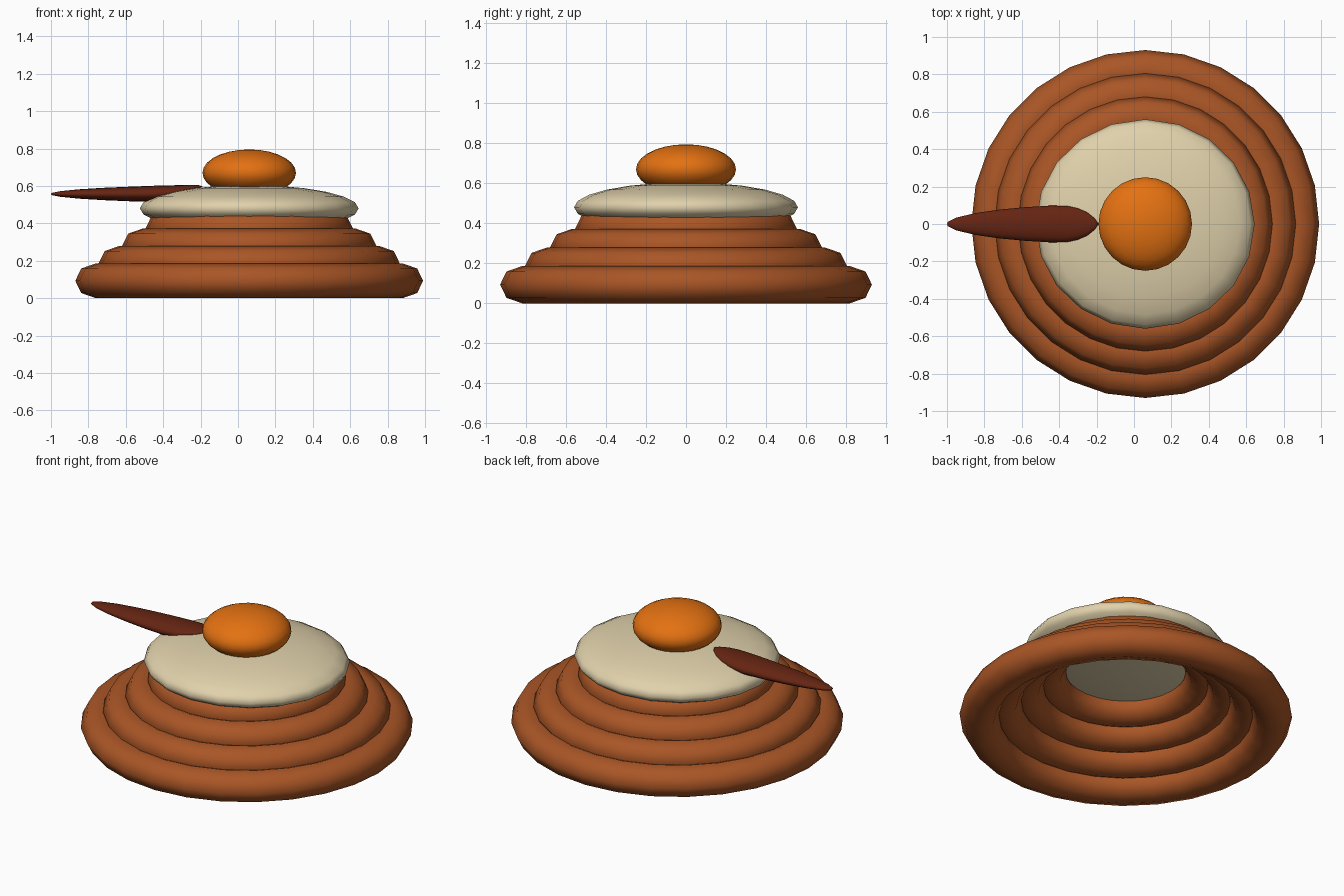
import bpy, bmesh, math

if "Cube" in bpy.data.objects:
    bpy.data.objects.remove(bpy.data.objects["Cube"])

CX = 0.06  # axis of the stack


def material(name, rgb):
    m = bpy.data.materials.new(name)
    m.diffuse_color = (*rgb, 1)
    m.use_nodes = True
    m.node_tree.nodes["Principled BSDF"].inputs["Base Color"].default_value = m.diffuse_color
    return m


brown = material("warm_brown", (0.40, 0.092, 0.019))
cream = material("cream", (0.75, 0.64, 0.41))
orange = material("orange", (0.77, 0.165, 0.006))
maroon = material("dark_maroon", (0.13, 0.018, 0.006))


def finish(name, bm, mat):
    bmesh.ops.recalc_face_normals(bm, faces=bm.faces)
    for f in bm.faces:
        f.smooth = True
    me = bpy.data.meshes.new(name)
    bm.to_mesh(me)
    bm.free()
    me.materials.append(mat)
    ob = bpy.data.objects.new(name, me)
    bpy.context.collection.objects.link(ob)
    return ob


def skin(bm, rings, closed=False):
    n = len(rings[0])
    for i in range(len(rings) if closed else len(rings) - 1):
        a, b = rings[i], rings[(i + 1) % len(rings)]
        for j in range(n):
            k = (j + 1) % n
            bm.faces.new((a[j], a[k], b[k], b[j]))


def ring(name, major, z, rx=0.11, rz=0.093, segs=28, sides=8):
    bm = bmesh.new()
    loops = []
    for i in range(segs):
        a = math.tau * i / segs
        loop = []
        for j in range(sides):
            t = math.tau * j / sides
            r = major + rx * math.cos(t)
            loop.append(bm.verts.new((CX + r * math.cos(a), r * math.sin(a), z + rz * math.sin(t))))
        loops.append(loop)
    skin(bm, loops, True)
    finish(name, bm, brown)


def ellipsoid(name, z, rx, ry, rz, mat, segs, rows):
    bm = bmesh.new()
    bmesh.ops.create_uvsphere(bm, u_segments=segs, v_segments=rows, radius=1)
    for v in bm.verts:
        v.co = (CX + v.co.x * rx, v.co.y * ry, z + v.co.z * rz)
    finish(name, bm, mat)


# Stepped stack of rings
for i in range(4):
    ring(f"ring_{i + 1}", 0.82 - 0.125 * i, 0.093 + 0.093 * i)

# Flattened cap and the ball on top
ellipsoid("cream_cap", 0.48, 0.585, 0.56, 0.125, cream, 20, 12)
ellipsoid("orange_ball", 0.67, 0.25, 0.25, 0.125, orange, 24, 14)

# Leaf-shaped blade: x, half width, half height, centre z
profile = [(-0.995, 0.012, 0.006, 0.557), (-0.95, 0.034, 0.015, 0.557),
           (-0.85, 0.058, 0.025, 0.557), (-0.72, 0.077, 0.033, 0.557),
           (-0.58, 0.090, 0.039, 0.557), (-0.45, 0.098, 0.043, 0.558),
           (-0.36, 0.097, 0.038, 0.565), (-0.30, 0.084, 0.029, 0.576),
           (-0.25, 0.062, 0.020, 0.585), (-0.21, 0.030, 0.010, 0.594)]
bm = bmesh.new()
loops = [[bm.verts.new((x, w * math.cos(math.tau * j / 16), z + h * math.sin(math.tau * j / 16)))
          for j in range(16)] for x, w, h, z in profile]
skin(bm, loops)
for loop, tip in ((loops[0], (-1.0, 0, 0.557)), (loops[-1], (-0.19, 0, 0.598))):
    t = bm.verts.new(tip)
    for j in range(16):
        bm.faces.new((loop[j], loop[(j + 1) % 16], t))
finish("leaf_blade", bm, maroon)
